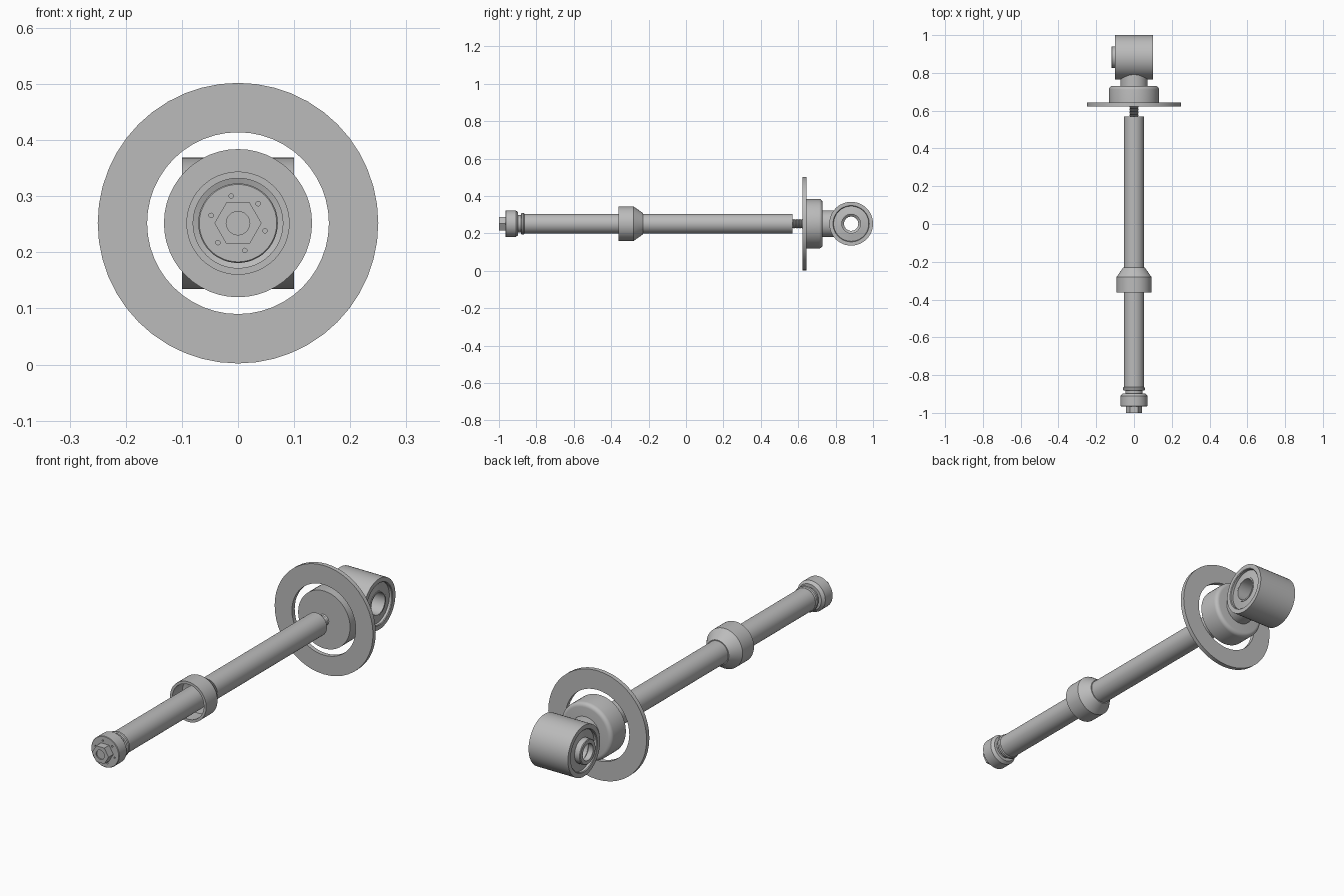
import bpy, bmesh, math
from mathutils import Matrix, Vector

if "Cube" in bpy.data.objects:
    bpy.data.objects.remove(bpy.data.objects["Cube"], do_unlink=True)

AXIS_Z = 0.252
EYE_Y = 0.883

steel = bpy.data.materials.new("plain_grey")
steel.use_nodes = True
GREY = (0.5, 0.5, 0.5, 1)
steel.diffuse_color = GREY
steel.node_tree.nodes["Principled BSDF"].inputs["Base Color"].default_value = GREY


def finish(name, bm):
    bmesh.ops.remove_doubles(bm, verts=bm.verts, dist=1e-5)
    bmesh.ops.recalc_face_normals(bm, faces=bm.faces)
    mesh = bpy.data.meshes.new(name)
    bm.to_mesh(mesh)
    bm.free()
    mesh.materials.append(steel)
    obj = bpy.data.objects.new(name, mesh)
    bpy.context.collection.objects.link(obj)
    return obj


def smooth(obj):
    bpy.ops.object.select_all(action="DESELECT")
    obj.select_set(True)
    bpy.context.view_layer.objects.active = obj
    bpy.ops.object.shade_smooth_by_angle(angle=math.radians(30))


def lathe(name, profile, axis="Y", centre_y=0, steps=48, ring=False):
    """Spin (radius, position) points round the Y or X axis."""
    bm = bmesh.new()
    if axis == "Y":
        pts = [Vector((r, p, 0)) for r, p in profile]
    else:
        pts = [Vector((p, r, 0)) for r, p in profile]
    verts = [bm.verts.new(p) for p in pts]
    pairs = list(zip(verts, verts[1:]))
    if ring:
        pairs.append((verts[-1], verts[0]))
    edges = [bm.edges.new(pair) for pair in pairs]
    bmesh.ops.spin(bm, geom=verts + edges, cent=(0, 0, 0), steps=steps,
                   axis=(0, 1, 0) if axis == "Y" else (1, 0, 0), angle=math.tau)
    bmesh.ops.translate(bm, verts=bm.verts, vec=(0, centre_y, AXIS_Z))
    obj = finish(name, bm)
    smooth(obj)
    return obj


def add_prism(bm, sides, radius, y0, y1, x=0, z=0, turn=0):
    place = (Matrix.Translation((x, (y0 + y1) / 2, AXIS_Z + z))
             @ Matrix.Rotation(turn, 4, "Y") @ Matrix.Rotation(math.pi / 2, 4, "X"))
    bmesh.ops.create_cone(bm, cap_ends=True, segments=sides, radius1=radius,
                          radius2=radius, depth=y1 - y0, matrix=place)


def cut(obj, cutter):
    mod = obj.modifiers.new("cut", "BOOLEAN")
    mod.object = cutter
    mod.operation = "DIFFERENCE"
    mod.solver = "EXACT"
    bpy.context.view_layer.objects.active = obj
    bpy.ops.object.modifier_apply(modifier=mod.name)
    bpy.data.objects.remove(cutter, do_unlink=True)


# Main tube and the flange at its front end
lathe("main_tube", [(0, -0.87), (0.053, -0.87), (0.053, 0.57), (0, 0.57)])
lathe("tube_flange", [(0, -0.882), (0.054, -0.882), (0.058, -0.878),
                      (0.058, -0.868), (0.054, -0.864), (0, -0.864)])
lathe("cap_neck", [(0, -0.91), (0.046, -0.91), (0.046, -0.875), (0, -0.875)])

# End cap with six pin holes
cap = lathe("end_cap", [(0, -0.965), (0.069, -0.965), (0.071, -0.963),
                        (0.071, -0.91), (0.06, -0.897), (0, -0.897)])
bm = bmesh.new()
for i in range(6):
    a = math.radians(44 + 60 * i)
    add_prism(bm, 12, 0.004, -0.98, -0.955, 0.05 * math.cos(a), 0.05 * math.sin(a))
cut(cap, finish("pin_hole_cutter", bm))
smooth(cap)

# Hexagonal head with a shallow round socket
bm = bmesh.new()
add_prism(bm, 6, 0.042, -1.0, -0.96, turn=math.pi / 2)
head = finish("hex_head", bm)
if max(v.co.x for v in head.data.vertices) < 0.04:
    head.data.transform(Matrix.Translation((0, 0, AXIS_Z)) @ Matrix.Rotation(math.pi / 6, 4, "Y")
                        @ Matrix.Translation((0, 0, -AXIS_Z)))
bm = bmesh.new()
add_prism(bm, 24, 0.021, -1.02, -0.994)
cut(head, finish("socket_cutter", bm))
smooth(head)

# Sliding collar, open toward the front and tapered at the back
lathe("sliding_collar", [(0.092, -0.362), (0.092, -0.28), (0.057, -0.23), (0.052, -0.23),
                         (0.052, -0.28), (0.08, -0.29), (0.08, -0.362)], ring=True)

# Threaded shaft between tube and cup
thread = [(0, 0.56)]
for i in range(9):
    y = 0.562 + i * 0.008
    thread += [(0.021, y), (0.026, y + 0.004)]
lathe("threaded_shaft", thread + [(0, 0.636)], steps=32)

# Loose flat ring round the cup
lathe("flat_ring", [(0.25, 0.623), (0.25, 0.643), (0.162, 0.643), (0.162, 0.623)], ring=True)

# Cup with a rounded back edge
edge = [(0.114 + 0.018 * math.cos(a), 0.712 + 0.018 * math.sin(a))
        for a in (i * math.pi / 10 for i in range(6))]
lathe("cup", [(0, 0.625), (0.132, 0.625)] + edge + [(0, 0.73)])
lathe("eye_neck", [(0, 0.72), (0.072, 0.72), (0.072, 0.80), (0, 0.80)])

# Eye barrel, its recessed bushing and the sleeve standing out on one side
lathe("eye_barrel", [(0.117, -0.1), (0.117, 0.1), (0.097, 0.1), (0.094, 0.097),
                     (0.094, -0.097), (0.097, -0.1)], "X", EYE_Y, ring=True)
lathe("eye_bushing", [(0.095, -0.085), (0.095, 0.085), (0.055, 0.092), (0.055, -0.092)],
      "X", EYE_Y, ring=True)
lathe("eye_sleeve", [(0.057, -0.117), (0.054, -0.12), (0.038, -0.12), (0.038, -0.095),
                     (0.05, -0.085), (0.05, 0.094), (0.057, 0.094)], "X", EYE_Y, ring=True)
